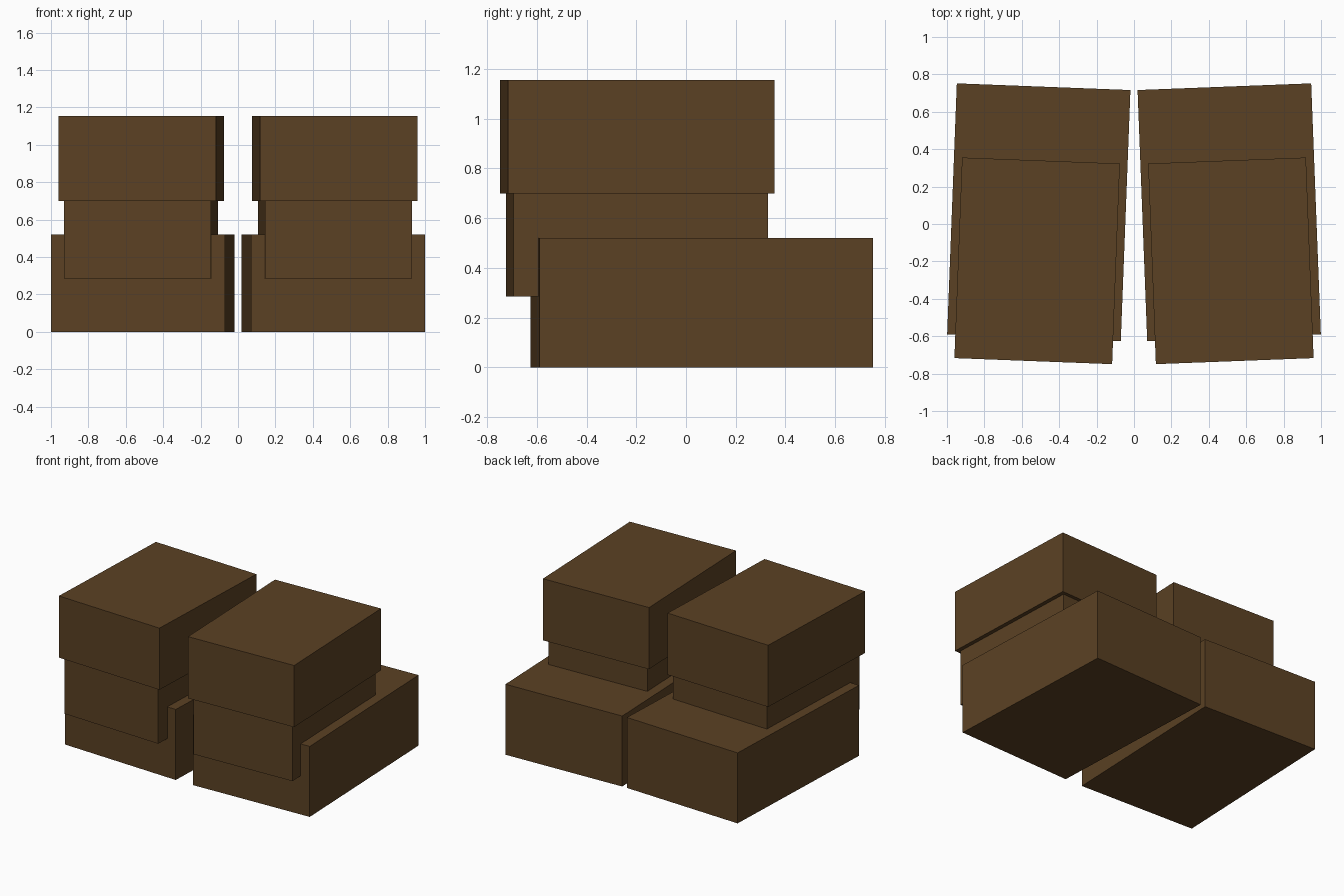
import bpy
import math

cube = bpy.data.objects.get("Cube")
if cube:
    bpy.data.objects.remove(cube, do_unlink=True)

# Plain brown leather
brown = bpy.data.materials.new("brown_leather")
brown.use_nodes = True
color = (0.105, 0.053, 0.017, 1)
brown.diffuse_color = color
brown.node_tree.nodes["Principled BSDF"].inputs["Base Color"].default_value = color

TOE_OUT = math.radians(2.2)


def block(name, side, center, size, bottom, top):
    """Box on one side, turned slightly outward at the front."""
    bpy.ops.mesh.primitive_cube_add(
        size=1,
        location=(side * center[0], center[1], (bottom + top) / 2),
        rotation=(0, 0, side * TOE_OUT),
    )
    obj = bpy.context.object
    obj.name = name
    obj.scale = (size[0], size[1], top - bottom)
    bpy.ops.object.transform_apply(location=False, rotation=False, scale=True)
    obj.data.materials.append(brown)


# A matching pair: wide foot, narrower ankle, overhanging cuff
for label, side in (("left", 1), ("right", -1)):
    block(label + "_foot", side, (0.509, 0.063), (0.929, 1.343), 0, 0.52)
    block(label + "_ankle", side, (0.518, -0.197), (0.786, 1.025), 0.285, 0.70)
    block(label + "_cuff", side, (0.518, -0.197), (0.844, 1.073), 0.70, 1.155)
